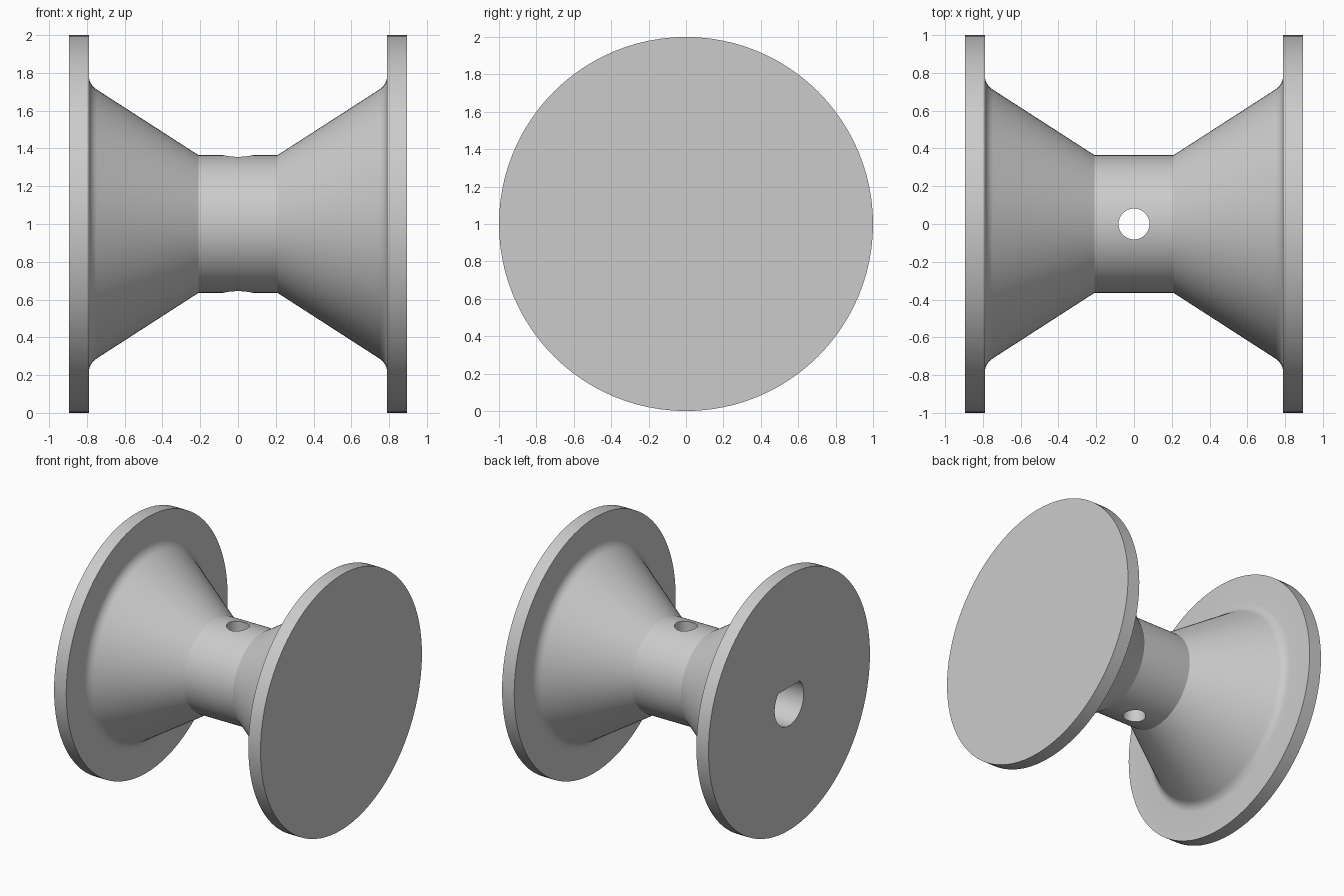
import bpy, bmesh, math
from mathutils import Matrix, Vector

cube = bpy.data.objects.get("Cube")
if cube:
    bpy.data.objects.remove(cube, do_unlink=True)

SEGMENTS = 96
CENTRE = Vector((0, 0, 1))

grey = bpy.data.materials.new("light_grey")
grey.use_nodes = True
colour = (0.6, 0.6, 0.6, 1)
grey.diffuse_color = colour
grey.node_tree.nodes["Principled BSDF"].inputs["Base Color"].default_value = colour


def make_object(name, bm):
    bmesh.ops.recalc_face_normals(bm, faces=bm.faces)
    mesh = bpy.data.meshes.new(name)
    bm.to_mesh(mesh)
    bm.free()
    obj = bpy.data.objects.new(name, mesh)
    obj.location = CENTRE
    mesh.materials.append(grey)
    bpy.context.collection.objects.link(obj)
    return obj


def lathe(name, profile):
    """Turn (x, radius) points about the x axis and cap the ends."""
    bm = bmesh.new()
    verts = [bm.verts.new((x, 0, r)) for x, r in profile]
    edges = [bm.edges.new(pair) for pair in zip(verts, verts[1:])]
    bmesh.ops.spin(bm, geom=verts + edges, cent=(0, 0, 0), axis=(1, 0, 0),
                   angle=math.tau, steps=SEGMENTS, use_duplicate=False)
    bmesh.ops.remove_doubles(bm, verts=bm.verts, dist=1e-4)
    bmesh.ops.holes_fill(bm, edges=[e for e in bm.edges if e.is_boundary], sides=0)
    return make_object(name, bm)


def shaft_cutter(radius, flat, start, end):
    """D-shaped bar along x with its flat on top."""
    bm = bmesh.new()
    half = math.acos(flat / radius)
    steps = 40
    ring = []
    for i in range(steps + 1):
        a = half + (math.tau - 2 * half) * i / steps
        ring.append(bm.verts.new((start, radius * math.sin(a), radius * math.cos(a))))
    face = bm.faces.new(ring)
    out = bmesh.ops.extrude_face_region(bm, geom=[face])
    moved = [g for g in out["geom"] if isinstance(g, bmesh.types.BMVert)]
    bmesh.ops.translate(bm, verts=moved, vec=(end - start, 0, 0))
    return make_object("shaft_cutter", bm)


def screw_cutter(radius):
    bm = bmesh.new()
    bmesh.ops.create_cone(bm, cap_ends=True, segments=40, radius1=radius,
                          radius2=radius, depth=1.2)
    return make_object("screw_cutter", bm)


# Half profile: straight neck, cone, curved fillet, flange
neck, cone_end, fillet_end = (0.21, 0.365), (0.745, 0.71), (0.79, 0.78)
corner = (0.785, 0.735)
fillet = []
for i in range(9):
    t = i / 8
    fillet.append(tuple((1 - t) ** 2 * a + 2 * t * (1 - t) * b + t * t * c
                        for a, b, c in zip(cone_end, corner, fillet_end)))
half = [neck] + fillet + [(0.79, 1.0), (0.895, 1.0)]
spool = lathe("spool", [(-x, r) for x, r in reversed(half)] + half)

# Shaft bore open on one flange, and set-screw hole through the neck
for cutter in (shaft_cutter(0.18, 0.12, -1.0, 0.79), screw_cutter(0.082)):
    mod = spool.modifiers.new(cutter.name, "BOOLEAN")
    mod.operation = "DIFFERENCE"
    mod.solver = "EXACT"
    mod.object = cutter
    bpy.context.view_layer.objects.active = spool
    bpy.ops.object.modifier_apply(modifier=mod.name)
    bpy.data.objects.remove(cutter, do_unlink=True)

# Smooth turned surfaces with crisp rims
bpy.ops.object.select_all(action="DESELECT")
spool.select_set(True)
bpy.context.view_layer.objects.active = spool
bpy.ops.object.shade_smooth_by_angle(angle=math.radians(25))
